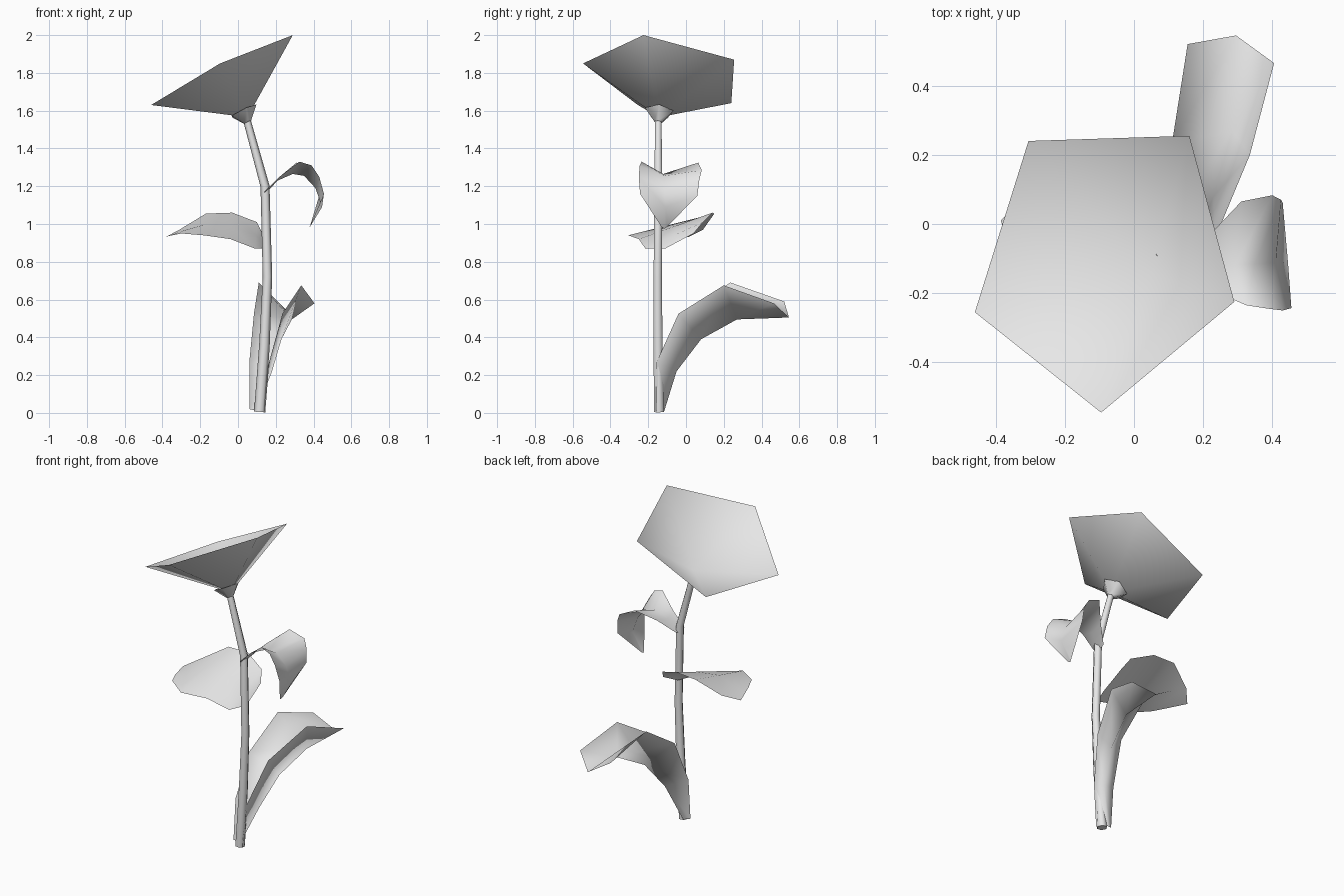
import bpy
from math import cos, sin, tau
from mathutils import Vector

cube = bpy.data.objects.get("Cube")
if cube:
    bpy.data.objects.remove(cube)

grey = bpy.data.materials.new("plain_grey")
grey.use_nodes = True
grey.diffuse_color = (0.8, 0.8, 0.8, 1)
grey.node_tree.nodes["Principled BSDF"].inputs["Base Color"].default_value = (0.8, 0.8, 0.8, 1)


def build(name, verts, faces):
    mesh = bpy.data.meshes.new(name)
    mesh.from_pydata([tuple(v) for v in verts], [], faces)
    mesh.materials.append(grey)
    mesh.update()
    obj = bpy.data.objects.new(name, mesh)
    bpy.context.collection.objects.link(obj)
    for poly in mesh.polygons:
        poly.use_smooth = len(poly.vertices) < 5
    return obj


def strip_faces(rows, cols, closed=False):
    """Quads joining consecutive rows of points."""
    return [(r * cols + c, r * cols + (c + 1) % cols,
             (r + 1) * cols + (c + 1) % cols, (r + 1) * cols + c)
            for r in range(rows - 1) for c in range(cols if closed else cols - 1)]


def leaf(name, rows):
    """Sheet of rows: one edge, midrib, other edge."""
    verts = [p for row in rows for p in row]
    return build(name, verts, strip_faces(len(rows), 3))


def tube(name, rings, sides, axis=None):
    """Tube through (centre, radius) rings, closed below and open above."""
    verts = []
    for i, (centre, radius) in enumerate(rings):
        before = Vector(rings[max(i - 1, 0)][0])
        after = Vector(rings[min(i + 1, len(rings) - 1)][0])
        direction = axis or (after - before).normalized()
        u = Vector((0, 1, 0)).cross(direction).normalized()
        v = direction.cross(u)
        verts += [Vector(centre) + radius * (u * cos(tau * k / sides) + v * sin(tau * k / sides))
                  for k in range(sides)]
    faces = strip_faces(len(rings), sides, True)
    faces.append(tuple(reversed(range(sides))))
    return build(name, verts, faces)


# Stem, bending towards the flower
tube("stem", [((0.115, -0.143, 0.005), 0.03), ((0.14, -0.148, 0.36), 0.028),
              ((0.156, -0.15, 0.72), 0.025), ((0.143, -0.146, 1.2), 0.024),
              ((0.047, -0.147, 1.55), 0.02)], 6)

# Flower head: open five-sided bowl
rim = [(-0.46, -0.255, 1.63), (-0.095, -0.545, 1.85), (0.29, -0.225, 2.0),
       (0.16, 0.255, 1.87), (-0.305, 0.24, 1.64)]
build("flower_bowl", rim + [(0.05, -0.143, 1.565)],
      [((i + 1) % 5, i, 5) for i in range(5)])

# Small cup under the flower
tube("calyx", [((0.05, -0.147, 1.538), 0.022), ((0.026, -0.142, 1.597), 0.08)], 5,
     Vector((-0.443, 0.118, 0.889)))

# Large folded leaf rising from the base towards the back
leaf("base_leaf", [
    ((0.06, -0.13, 0.02), (0.1, -0.115, 0.01), (0.145, -0.16, 0.01)),
    ((0.06, -0.11, 0.27), (0.18, -0.05, 0.22), (0.165, -0.155, 0.27)),
    ((0.085, -0.01, 0.53), (0.23, 0.08, 0.39), (0.235, -0.04, 0.525)),
    ((0.11, 0.235, 0.69), (0.285, 0.27, 0.495), (0.335, 0.2, 0.675)),
    ((0.155, 0.52, 0.59), (0.295, 0.545, 0.505), (0.405, 0.465, 0.58))])

# Broad tilted leaf on the right side
edges = [((0.135, -0.11, 0.87), (0.13, 0.04, 0.95)),
         ((0.09, -0.215, 0.87), (0.1, 0.09, 1.01)),
         ((-0.04, -0.25, 0.92), (-0.03, 0.14, 1.06)),
         ((-0.18, -0.305, 0.94), (-0.17, 0.15, 1.055)),
         ((-0.3, -0.22, 0.95), (-0.31, 0.09, 0.97)),
         ((-0.34, -0.13, 0.945), (-0.385, 0.01, 0.93))]
leaf("right_leaf", [(a, (Vector(a) + Vector(b)) / 2, b) for a, b in edges])

# Curled, folded leaf on the left side
leaf("left_leaf", [
    ((0.14, -0.185, 1.17), (0.14, -0.14, 1.155), (0.14, -0.1, 1.17)),
    ((0.22, -0.19, 1.25), (0.21, -0.12, 1.23), (0.22, -0.03, 1.25)),
    ((0.325, -0.235, 1.33), (0.29, -0.12, 1.265), (0.31, 0.065, 1.325)),
    ((0.39, -0.245, 1.31), (0.35, -0.115, 1.255), (0.4, 0.083, 1.285)),
    ((0.43, -0.25, 1.25), (0.41, -0.112, 1.19), (0.425, 0.07, 1.23)),
    ((0.455, -0.243, 1.16), (0.445, -0.11, 1.09), (0.43, 0.06, 1.15)),
    ((0.38, -0.13, 0.985), (0.375, -0.115, 0.975), (0.38, -0.1, 0.985))])
